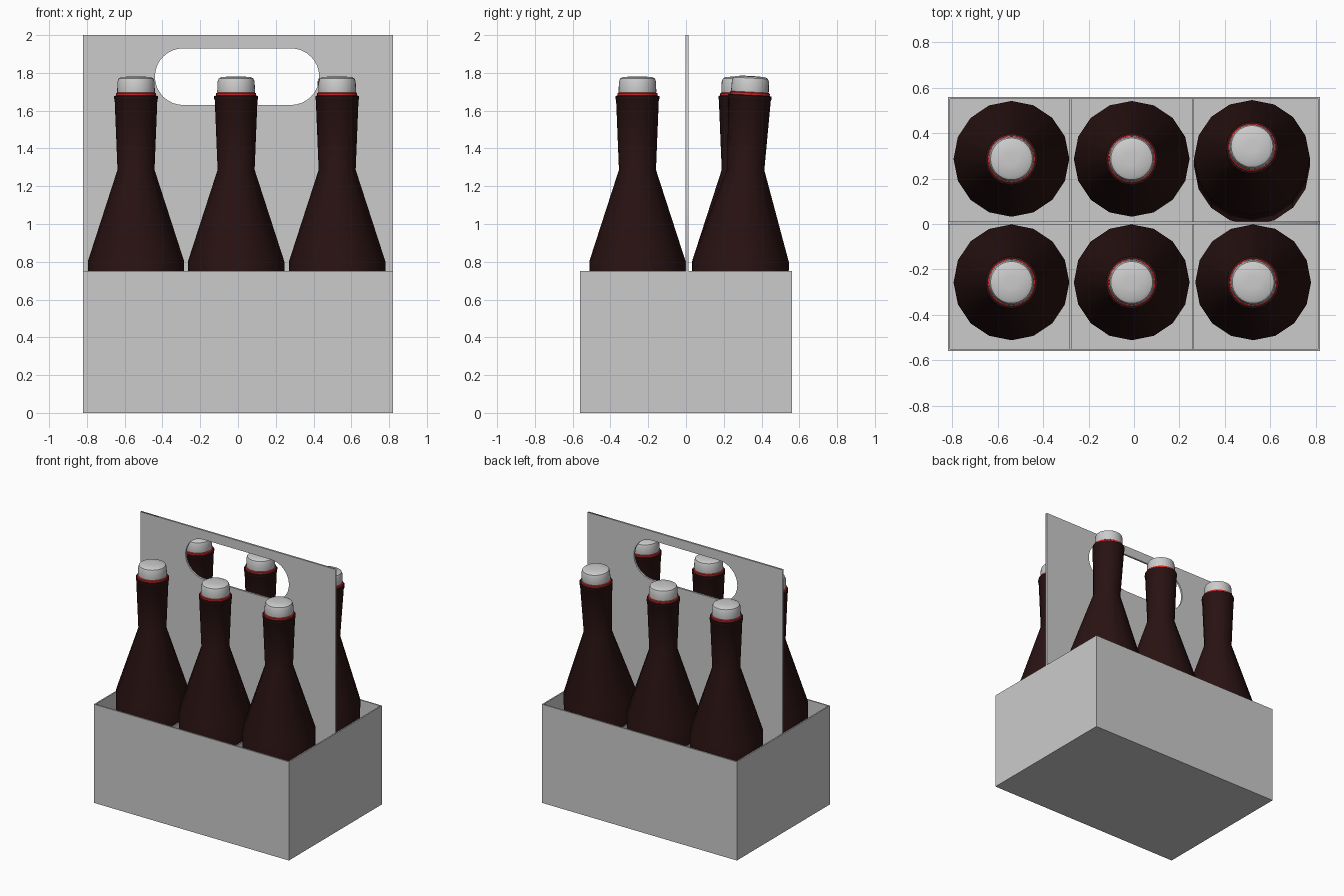
import bpy, bmesh
from math import pi, cos, sin, radians

if "Cube" in bpy.data.objects:
    bpy.data.objects.remove(bpy.data.objects["Cube"])


def material(name, rgb):
    m = bpy.data.materials.new(name)
    m.diffuse_color = (*rgb, 1)
    m.use_nodes = True
    m.node_tree.nodes["Principled BSDF"].inputs["Base Color"].default_value = m.diffuse_color
    return m


glass = material("dark_glass", (0.022, 0.006, 0.006))
red = material("red", (0.6, 0.02, 0.02))
white = material("white", (0.9, 0.9, 0.9))


def box(name, x0, x1, y0, y1, z0, z1):
    bpy.ops.mesh.primitive_cube_add(size=1, location=((x0 + x1) / 2, (y0 + y1) / 2, (z0 + z1) / 2))
    ob = bpy.context.object
    ob.name = name
    ob.scale = (x1 - x0, y1 - y0, z1 - z0)
    bpy.ops.object.transform_apply(location=False, rotation=False, scale=True)
    return ob


def lathe(name, profile, sides, mat):
    """Closed solid of revolution from (radius, z) pairs, smooth shaded."""
    bm = bmesh.new()
    rings = [[bm.verts.new((r * cos(2 * pi * i / sides), r * sin(2 * pi * i / sides), z))
              for i in range(sides)] for r, z in profile]
    for a, b in zip(rings, rings[1:]):
        for i in range(sides):
            j = (i + 1) % sides
            bm.faces.new((a[i], a[j], b[j], b[i]))
    bm.faces.new(rings[0][::-1])
    bm.faces.new(rings[-1])
    me = bpy.data.meshes.new(name)
    bm.to_mesh(me)
    bm.free()
    me.materials.append(mat)
    ob = bpy.data.objects.new(name, me)
    bpy.context.collection.objects.link(ob)
    bpy.ops.object.select_all(action='DESELECT')
    ob.select_set(True)
    bpy.context.view_layer.objects.active = ob
    bpy.ops.object.shade_smooth_by_angle(angle=radians(35))
    return ob


# Carton tray: floor, four walls, cross dividers
X, Y, H, T = 0.82, 0.56, 0.75, 0.01
box("carton_floor", -X, X, -Y, Y, 0, T)
for s, side in ((-1, "left"), (1, "right")):
    a, b = sorted((s * X, s * (X - T)))
    box("carton_wall_" + side, a, b, -Y, Y, 0, H)
for s, side in ((-1, "front"), (1, "back")):
    a, b = sorted((s * Y, s * (Y - T)))
    box("carton_wall_" + side, -X, X, a, b, 0, H)
for i, x in enumerate((-0.28, 0.26)):
    box(f"divider_{i + 1}", x - T / 2, x + T / 2, -Y + T, Y - T, T, 0.66)

# Central handle board with a rounded slot
slot = []
for cx, start in ((0.28, -pi / 2), (-0.29, pi / 2)):
    for k in range(17):
        t = start + pi * k / 16
        slot.append((cx + 0.15 * cos(t), 1.78 + 0.15 * sin(t)))
curve = bpy.data.curves.new("handle_board", 'CURVE')
curve.dimensions = '2D'
curve.fill_mode = 'BOTH'
curve.extrude = 0.007
for pts in ([(-X, T), (X, T), (X, 2), (-X, 2)], slot):
    sp = curve.splines.new('POLY')
    sp.points.add(len(pts) - 1)
    for p, (x, z) in zip(sp.points, pts):
        p.co = (x, z, 0, 1)
    sp.use_cyclic_u = True
board = bpy.data.objects.new("handle_board", curve)
board.location = (0, 0.005, 0)
board.rotation_euler = (pi / 2, 0, 0)
bpy.context.collection.objects.link(board)
bpy.ops.object.select_all(action='DESELECT')
board.select_set(True)
bpy.context.view_layer.objects.active = board
bpy.ops.object.convert(target='MESH')

# Six bottles; the back right one leans backwards
BASE = 0.012
bottle_profile = [(0.235, 0), (0.255, 0.03), (0.255, 0.79), (0.098, 1.275),
                  (0.113, 1.645), (0.116, 1.65), (0.116, 1.665), (0.1, 1.67)]
ring_profile = [(0.09, 1.655), (0.106, 1.66), (0.106, 1.68), (0.096, 1.686)]
cap_profile = [(0.098, 1.675), (0.1, 1.69), (0.098, 1.742), (0.092, 1.758), (0.078, 1.766), (0.03, 1.769)]
for row, y in (("front", -0.257), ("back", 0.287)):
    for col, x in (("left", -0.54), ("middle", -0.01), ("right", 0.525)):
        leaning = (row, col) == ("back", "right")
        for part, prof, n, mat in (("bottle", bottle_profile, 16, glass),
                                   ("neck_ring", ring_profile, 32, red),
                                   ("cap", cap_profile, 32, white)):
            ob = lathe(f"{part}_{row}_{col}", prof, n, mat)
            ob.location = (x, y, BASE)
            if leaning:
                ob.location = (x - 0.005, 0.25, BASE + 0.005)
                ob.rotation_euler = (radians(-3), 0, 0)
